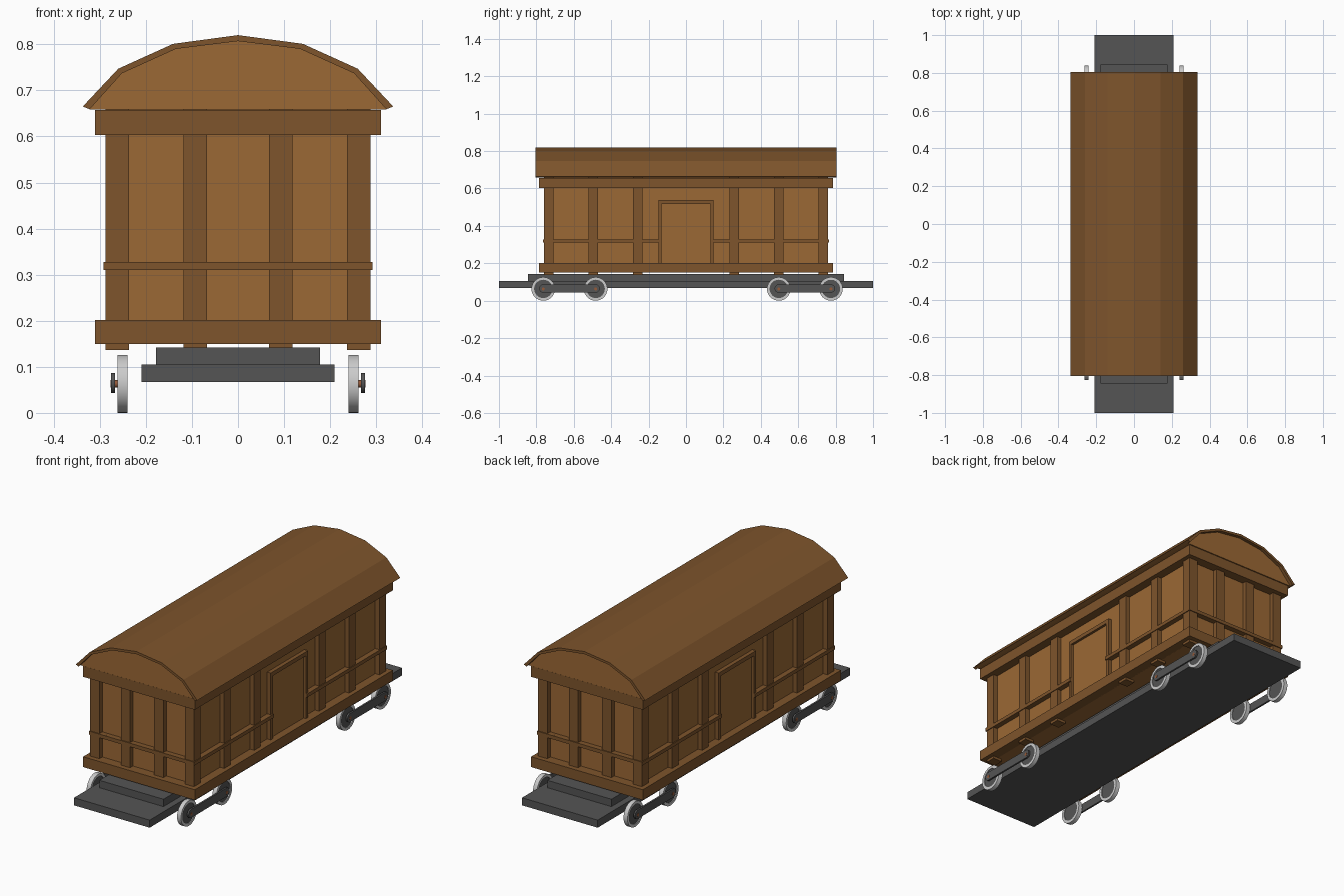
import bpy, bmesh, math
from mathutils import Matrix, Vector

if "Cube" in bpy.data.objects:
    bpy.data.objects.remove(bpy.data.objects["Cube"])


def material(name, rgb):
    m = bpy.data.materials.new(name)
    m.diffuse_color = (*rgb, 1)
    m.use_nodes = True
    m.node_tree.nodes["Principled BSDF"].inputs["Base Color"].default_value = m.diffuse_color
    return m


WALL = material("light_wood", (0.33, 0.14, 0.035))
TRIM = material("dark_wood", (0.21, 0.09, 0.025))
IRON = material("dark_iron", (0.09, 0.09, 0.09))
RUST = material("rust", (0.30, 0.10, 0.04))


def finish(bm, name, mat, smooth=False):
    bmesh.ops.recalc_face_normals(bm, faces=bm.faces[:])
    me = bpy.data.meshes.new(name)
    bm.to_mesh(me)
    bm.free()
    ob = bpy.data.objects.new(name, me)
    bpy.context.collection.objects.link(ob)
    if mat:
        me.materials.append(mat)
    if smooth:
        bpy.ops.object.select_all(action='DESELECT')
        ob.select_set(True)
        bpy.context.view_layer.objects.active = ob
        bpy.ops.object.shade_smooth_by_angle(angle=math.radians(35))
    return ob


def box(name, mat, x, y, z):
    """Box from (min, max) ranges."""
    bm = bmesh.new()
    r = [sorted(x), sorted(y), sorted(z)]
    size = [b - a for a, b in r]
    mid = Vector([(a + b) / 2 for a, b in r])
    bmesh.ops.create_cube(bm, size=1, matrix=Matrix.Translation(mid) @ Matrix.Diagonal((*size, 1)))
    return finish(bm, name, mat)


def prism(name, mat, pts, y):
    """Extrude an x-z outline along y from -y to y."""
    bm = bmesh.new()
    f = bm.faces.new([bm.verts.new((px, -y, pz)) for px, pz in pts])
    ext = bmesh.ops.extrude_face_region(bm, geom=[f])["geom"]
    bmesh.ops.translate(bm, vec=(0, 2 * y, 0), verts=[v for v in ext if isinstance(v, bmesh.types.BMVert)])
    return finish(bm, name, mat)


def lathe(name, mat, profile, y, z, closed=False):
    """Revolve an (x, radius) profile around an x-parallel axis."""
    bm = bmesh.new()
    vs = [bm.verts.new((px, y, z + r)) for px, r in profile]
    es = [bm.edges.new(p) for p in zip(vs, vs[1:])]
    if closed:
        es.append(bm.edges.new((vs[-1], vs[0])))
    bmesh.ops.spin(bm, geom=vs + es, cent=(0, y, z), axis=(1, 0, 0), angle=math.tau, steps=32)
    bmesh.ops.remove_doubles(bm, verts=bm.verts[:], dist=1e-5)
    return finish(bm, name, mat, True)


def disc(name, mat, x0, x1, r, y, z):
    return lathe(name, mat, [(x0, 0), (x0, r), (x1, r), (x1, 0)], y, z)


# Chassis plates
box("chassis_lower", IRON, (-.21, .21), (-1, 1), (.067, .105))
box("chassis_upper", IRON, (-.178, .178), (-.845, .845), (.105, .142))

# Body panels
box("body_walls", WALL, (-.265, .265), (-.737, .737), (.15, .66))

# Top and bottom beams, corner posts, end posts, rails
for s in (-1, 1):
    for label, z in (("bottom", (.15, .202)), ("top", (.603, .657))):
        box(label + "_side_beam", TRIM, (s * .26, s * .31), (-.785, .785), z)
        box(label + "_end_beam", TRIM, (-.26, .26), (s * .735, s * .785), z)
    for y in (-.735, -.495, -.257, .257, .495, .735):
        box("side_post", TRIM, (s * .237, s * .288), (y - .0255, y + .0255), (.137, .66))
    for x in (-.0925, .0925):
        box("end_post", TRIM, (x - .0255, x + .0255), (s * .709, s * .76), (.137, .66))
    ends = ((-.237, -.118), (-.067, .067), (.118, .237))
    for x in ends:
        box("end_rail", TRIM, x, (s * .73, s * .757), (.31, .328))
    box("corner_rail", TRIM, (-.29, .29), (s * .73, s * .765), (.31, .328))
    for t in (-1, 1):
        box("side_rail", TRIM, (s * .255, s * .292), (t * .131, t * .765), (.31, .328))
        # Door frame
        box("door_jamb", TRIM, (s * .25, s * .285), (t * .131, t * .148), (.2, .537))
    box("door_head", TRIM, (s * .25, s * .285), (-.131, .131), (.517, .537))
    box("door", WALL, (s * .25, s * .272), (-.131, .131), (.2, .517))

# Arched faceted roof with gable filling
outer = [(.337, .665), (.26, .747), (.141, .801), (0, .82)]
inner = [(.322, .659), (.252, .737), (.135, .79), (0, .807)]
full = lambda p: p + [(-x, z) for x, z in p[-2::-1]]
prism("roof", TRIM, full(outer) + full(inner)[::-1], .805)
prism("gable", WALL, full(inner), .788)

# Wheels in pairs joined by side bars
Z, R = .063, .063
for s in (-1, 1):
    for pair in ((-.763, -.483), (.496, .775)):
        for y in pair:
            lathe("wheel_rim", None, [(s * .24, .049), (s * .24, R), (s * .262, R), (s * .262, .049)], y, Z, True)
            disc("wheel_web", IRON, s * .244, s * .258, .05, y, Z)
            disc("axle_hub", RUST, s * .256, s * .277, .008, y, Z)
            disc("bar_end", IRON, s * .267, s * .276, .022, y, Z + .002)
        box("side_bar", IRON, (s * .267, s * .276), pair, (.044, .087))
